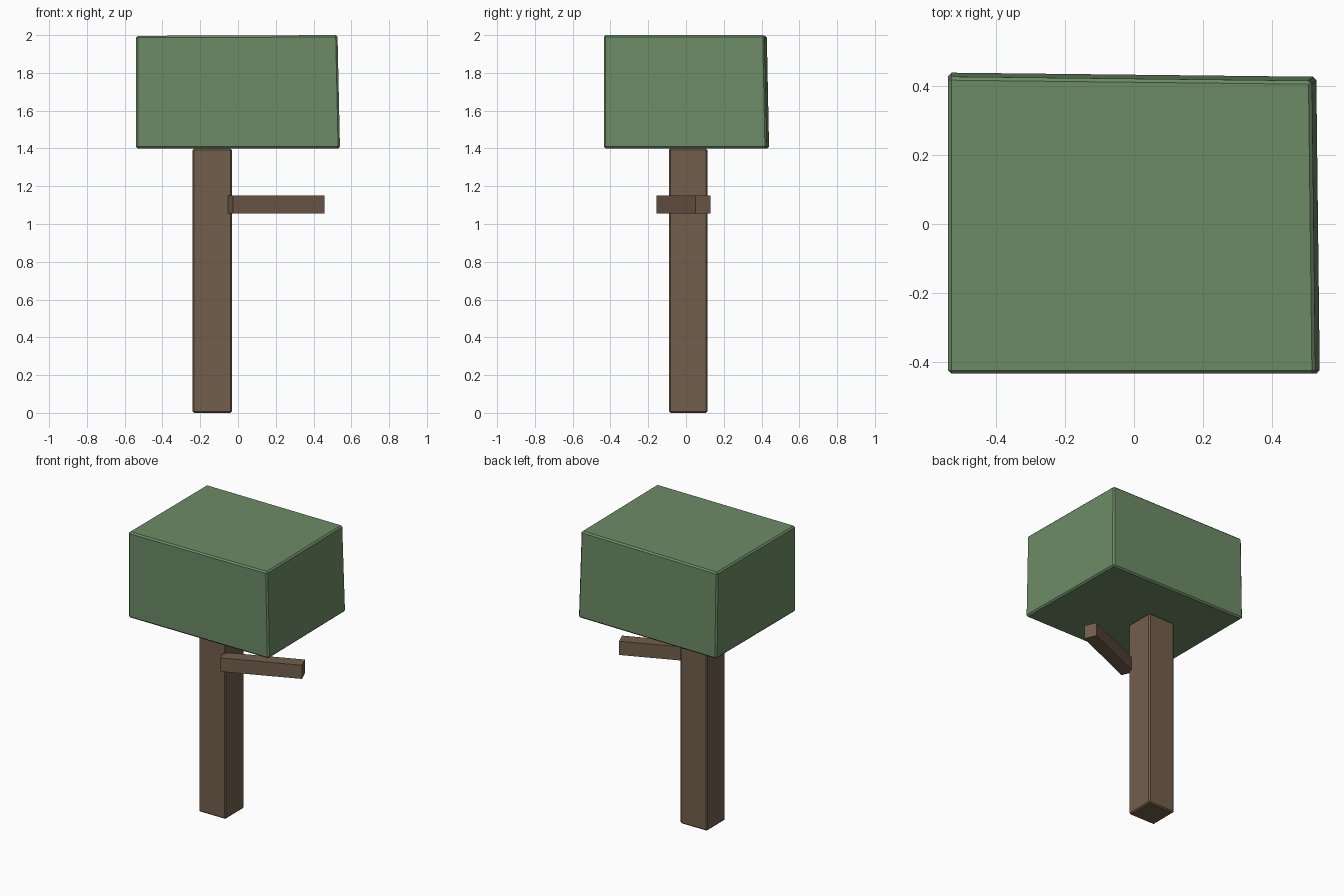
import bpy, bmesh, math
from mathutils import Matrix

if "Cube" in bpy.data.objects:
    bpy.data.objects.remove(bpy.data.objects["Cube"], do_unlink=True)


def make_material(name, rgb):
    mat = bpy.data.materials.new(name)
    mat.use_nodes = True
    colour = (*rgb, 1.0)
    mat.diffuse_color = colour
    mat.node_tree.nodes["Principled BSDF"].inputs["Base Color"].default_value = colour
    return mat


def make_box(name, low, high, mat, bevel=0.0, adjust=None):
    """Box between two corners; adjust(co, left, back, top) shifts single corners."""
    bm = bmesh.new()
    bmesh.ops.create_cube(bm, size=1)
    for v in bm.verts:
        side = [c > 0 for c in v.co]
        v.co = [h if s else l for s, l, h in zip(side, low, high)]
        if adjust:
            adjust(v.co, *side)
    mesh = bpy.data.meshes.new(name)
    bm.to_mesh(mesh)
    bm.free()
    mesh.materials.append(mat)
    obj = bpy.data.objects.new(name, mesh)
    bpy.context.collection.objects.link(obj)
    if bevel:
        mod = obj.modifiers.new("edge_chamfer", "BEVEL")
        mod.width = bevel
        mod.segments = 1
    return obj


leaf = make_material("leaf_green", (0.153, 0.258, 0.133))
bark = make_material("bark_brown", (0.171, 0.114, 0.074))


# Crown: a block whose left and back sides lean slightly
def lean_crown(co, left, back, top):
    if left:
        co.x -= (0.013 if top else 0) + (0.01 if back else 0)
    if back:
        co.y -= (0.012 if top else 0) + (0.012 if left else 0)
    if top and not left:
        co.z -= 0.004


make_box("crown", (-0.54, -0.435, 1.4), (0.54, 0.44, 2.0), leaf, 0.01, lean_crown)

# Trunk
make_box("trunk", (-0.24, -0.09, 0.0), (-0.033, 0.113, 1.4), bark, 0.008)

# Branch: crosses the front left edge of the trunk at an angle
branch = make_box("branch", (0, 0, 1.055), (0.525, 0.087, 1.15), bark)
branch.matrix_world = (Matrix.Translation((-0.026, -0.155, 0))
                       @ Matrix.Rotation(math.radians(23), 4, "Z"))
